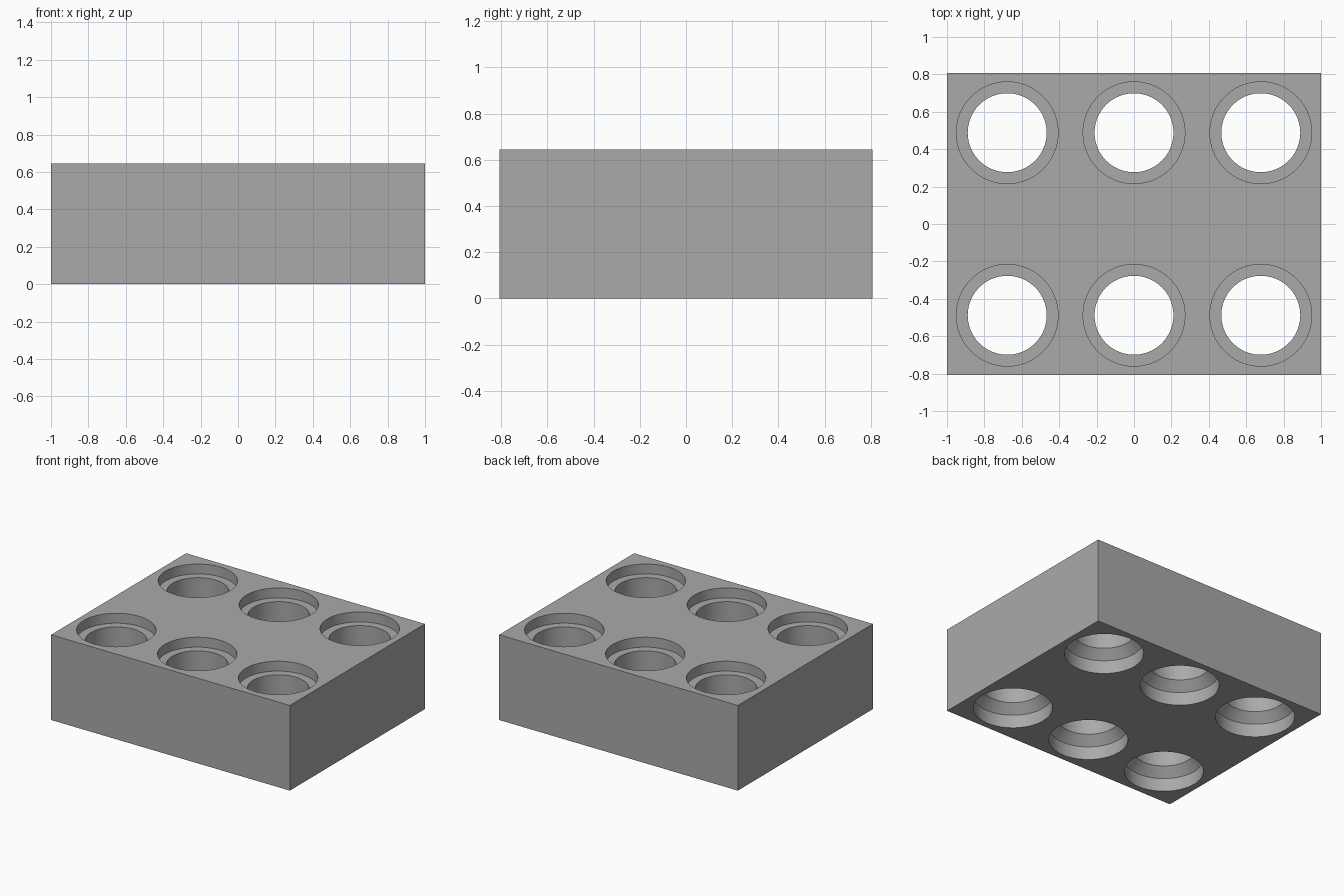
import bpy, bmesh, math

if "Cube" in bpy.data.objects:
    bpy.data.objects.remove(bpy.data.objects["Cube"], do_unlink=True)

WIDTH, DEPTH, HEIGHT = 2.0, 1.616, 0.645
WIDE, NARROW = 0.272, 0.211
SEGMENTS = 96

grey = bpy.data.materials.new("plain_grey")
grey.use_nodes = True
colour = (0.40, 0.40, 0.40, 1)
grey.diffuse_color = colour
grey.node_tree.nodes["Principled BSDF"].inputs["Base Color"].default_value = colour


def make_object(name, bm):
    bmesh.ops.recalc_face_normals(bm, faces=bm.faces)
    mesh = bpy.data.meshes.new(name)
    bm.to_mesh(mesh)
    bm.free()
    mesh.materials.append(grey)
    obj = bpy.data.objects.new(name, mesh)
    bpy.context.collection.objects.link(obj)
    return obj


def add_bore(bm, x, y, profile):
    """Closed solid of revolution from (radius, z) points."""
    rings = []
    for r, z in profile:
        rings.append([bm.verts.new((x + r * math.cos(a), y + r * math.sin(a), z))
                      for a in (2 * math.pi * i / SEGMENTS for i in range(SEGMENTS))])
    for low, high in zip(rings, rings[1:]):
        for i in range(SEGMENTS):
            j = (i + 1) % SEGMENTS
            bm.faces.new((low[i], low[j], high[j], high[i]))
    bm.faces.new(rings[0][::-1])
    bm.faces.new(rings[-1])


# Solid block
bm = bmesh.new()
bmesh.ops.create_cube(bm, size=1)
bmesh.ops.scale(bm, vec=(WIDTH, DEPTH, HEIGHT), verts=bm.verts)
bmesh.ops.translate(bm, vec=(0, 0, HEIGHT / 2), verts=bm.verts)
block = make_object("block", bm)

# Stepped bores: wide recess and cone below, narrow shaft, wide recess on top
profile = [(WIDE, -0.1), (WIDE, 0.1), (NARROW, 0.165), (NARROW, HEIGHT - 0.075),
           (WIDE, HEIGHT - 0.075), (WIDE, HEIGHT + 0.1)]
bm = bmesh.new()
for x in (-0.678, 0, 0.678):
    for y in (-0.488, 0.488):
        add_bore(bm, x, y, profile)
cutter = make_object("bore_cutter", bm)
cutter.hide_render = True

# Cut the bores and drop the cutter
cut = block.modifiers.new("bores", 'BOOLEAN')
cut.operation = 'DIFFERENCE'
cut.solver = 'EXACT'
cut.object = cutter
bpy.ops.object.select_all(action='DESELECT')
block.select_set(True)
bpy.context.view_layer.objects.active = block
bpy.ops.object.modifier_apply(modifier=cut.name)
bpy.data.objects.remove(cutter, do_unlink=True)
bpy.ops.object.shade_smooth_by_angle(angle=math.radians(30))
